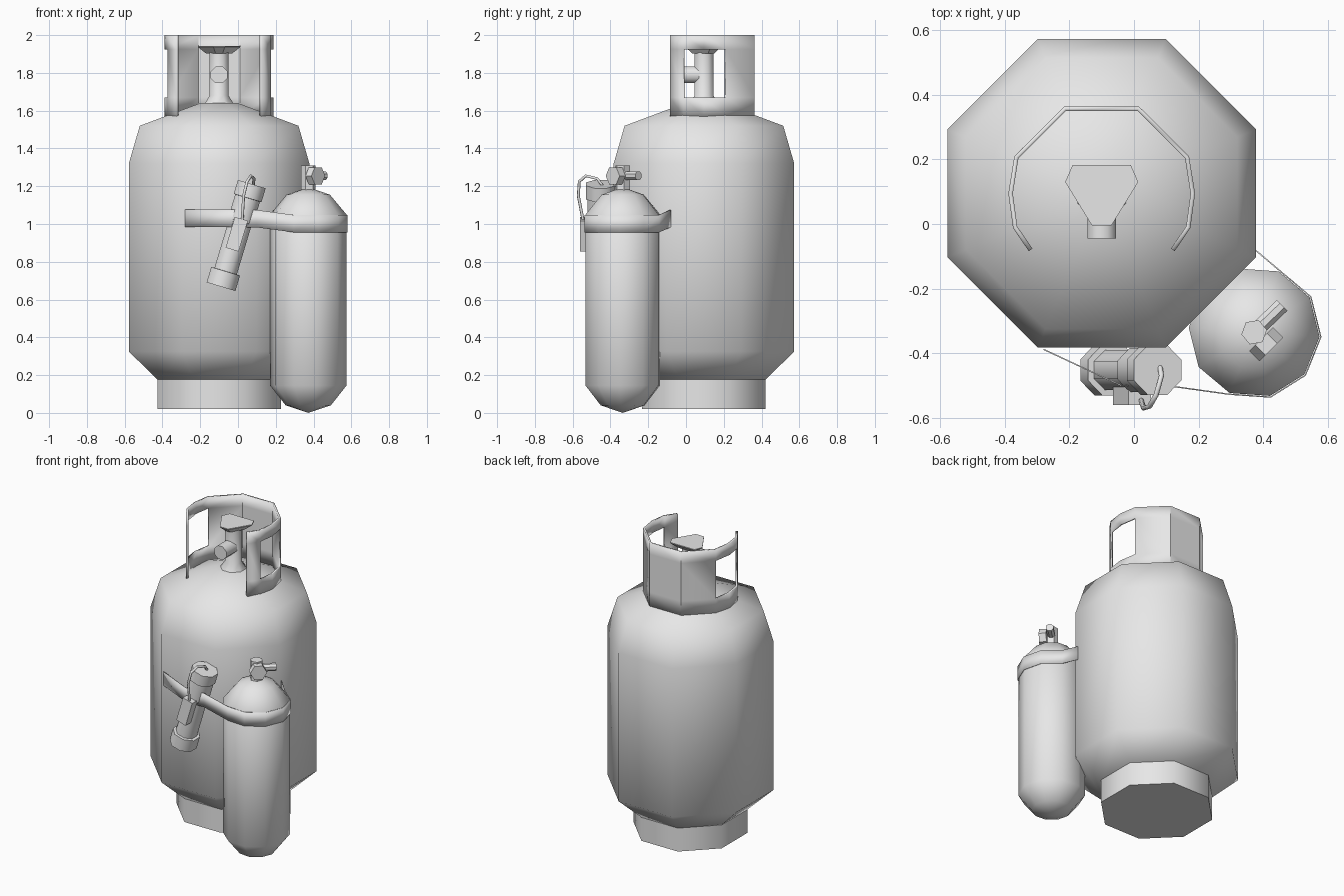
import bpy, bmesh, math
from mathutils import Vector

if "Cube" in bpy.data.objects:
    bpy.data.objects.remove(bpy.data.objects["Cube"], do_unlink=True)

GREY = (0.8, 0.8, 0.8, 1.0)
mat = bpy.data.materials.new("plain_grey")
mat.use_nodes = True
mat.diffuse_color = GREY
for node in mat.node_tree.nodes:
    if node.type == 'BSDF_PRINCIPLED':
        node.inputs["Base Color"].default_value = GREY


def finish(name, bm, angle=30, recalc=True):
    """Turn a bmesh into an object; edges sharper than angle stay hard."""
    bmesh.ops.remove_doubles(bm, verts=bm.verts, dist=0.0001)
    if recalc:
        bmesh.ops.recalc_face_normals(bm, faces=bm.faces)
    for e in bm.edges:
        e.smooth = e.calc_face_angle(0) < math.radians(angle)
    for f in bm.faces:
        f.smooth = True
    mesh = bpy.data.meshes.new(name)
    bm.to_mesh(mesh)
    bm.free()
    mesh.materials.append(mat)
    obj = bpy.data.objects.new(name, mesh)
    bpy.context.collection.objects.link(obj)
    return obj


def loft(name, rings, angle=30):
    """Skin a stack of equal-sized rings and cap both ends."""
    bm = bmesh.new()
    rows = [[bm.verts.new(p) for p in ring] for ring in rings]
    n = len(rows[0])
    for a, b in zip(rows, rows[1:]):
        for i in range(n):
            j = (i + 1) % n
            bm.faces.new((a[i], a[j], b[j], b[i]))
    for row in (rows[0], rows[-1]):
        if (row[0].co - row[1].co).length > 0.001:
            bm.faces.new(row)
    return finish(name, bm, angle)


def lathe(name, profile, origin, sides=8, turn=22.5, axis=(0, 0, 1), angle=30):
    """Revolve (radius, distance) pairs around an axis through origin."""
    quat = Vector(axis).to_track_quat('Z', 'Y')
    rings = []
    for r, h in profile:
        ring = []
        for i in range(sides):
            t = math.radians(turn) + math.tau * i / sides
            ring.append(Vector(origin) + quat @ Vector((r * math.cos(t), r * math.sin(t), h)))
        rings.append(ring)
    return loft(name, rings, angle)


def thicken(obj, amount):
    mod = obj.modifiers.new("thickness", 'SOLIDIFY')
    mod.thickness = amount
    mod.offset = 0


# Large cylinder and its foot
CX, CY = -0.1, 0.095
K = 1 / math.cos(math.pi / 8)          # flat half-width to corner radius
body = [(0.32, 0.17), (0.478, 0.325), (0.478, 1.32), (0.42, 1.52), (0.1, 1.64)]
lathe("large_tank", [(r * K, z) for r, z in body], (CX, CY, 0), angle=60)
lathe("tank_foot", [(0.327 * K, 0.02), (0.327 * K, 0.18)], (CX, CY, 0), angle=60)

# Collar guard with a window on each side
half = [(0.22, -0.08), (0.268, -0.01), (0.282, 0.095), (0.264, 0.207), (0.113, 0.357)]
path = [(CX - x, y) for x, y in half] + [(CX + x, y) for x, y in reversed(half)]
levels = [1.57, 1.67, 1.925, 2.0]
bm = bmesh.new()
grid = [[bm.verts.new((x, y, z)) for z in levels] for x, y in path]
for i in range(len(path) - 1):
    for j in range(3):
        if j == 1 and i in (1, 2, 6, 7):
            continue
        bm.faces.new((grid[i][j], grid[i + 1][j], grid[i + 1][j + 1], grid[i][j + 1]))
thicken(finish("collar_guard", bm), 0.014)

# Main valve: stem, outlet and three-cornered handle
lathe("valve_stem", [(0.108, 1.6), (0.054, 1.68), (0.054, 1.91)], (CX, CY, 0), angle=50)
lathe("valve_outlet", [(0.048, 0), (0.048, 0.14)], (CX, CY, 1.79), axis=(0, -1, 0), angle=50)
half = [(0.03, -0.1), (0.113, 0.035), (0.09, 0.088)]
outline = half + [(-x, y) for x, y in reversed(half)]
loft("valve_handle", [[(CX + x * s, CY + y * s, z) for x, y in outline]
                      for s, z in ((0.6, 1.902), (1, 1.937), (1, 1.942))])

# Small cylinder
SX, SY = 0.372, -0.335
lathe("small_tank", [(0, 0), (0.12, 0.04), (0.203, 0.145), (0.203, 1.05),
                     (0.115, 1.155), (0, 1.195)],
      (SX, SY, 0), sides=10, turn=-4, angle=80)
lathe("small_valve_neck", [(0.04, 1.17), (0.04, 1.31)], (SX, SY, 0), sides=6, turn=10)
lathe("small_valve_spout", [(0.025, -0.02), (0.025, 0.12)], (SX, SY, 1.255),
      axis=(0.72, 0.69, 0))
lathe("small_valve_knob", [(0.052, 0.03), (0.052, 0.075)], (SX, SY, 1.255),
      sides=6, turn=0, axis=(0.7, -0.7, 0))

# Strap from the large cylinder past the torch and round the small cylinder
strap = [(-0.28, -0.388, 1.03), (-0.04, -0.5, 1.03), (0.1, -0.5, 1.028)]
for k in range(6):
    t = math.radians(-112 + 36 * k)
    strap.append((SX + 0.207 * math.cos(t), SY + 0.207 * math.sin(t), 1.002))
strap.append((0.375, -0.08, 1.03))
bm = bmesh.new()
cols = [[bm.verts.new((x, y, z + dz)) for dz in (-0.046, 0.046)] for x, y, z in strap]
for a, b in zip(cols, cols[1:]):
    bm.faces.new((a[0], b[0], b[1], a[1]))
thicken(finish("strap", bm, 40), 0.004)

# Torch hung on the front
tilt = math.radians(16.7)
axis = Vector((math.sin(tilt), 0, math.cos(tilt)))
base = Vector((-0.09, -0.452, 0.668))
lathe("torch", [(0.086, 0), (0.086, 0.085), (0.067, 0.086), (0.067, 0.36), (0.074, 0.361),
                (0.074, 0.49), (0.083, 0.491), (0.083, 0.567)], base, axis=axis, angle=50)

# Torch switch box
centre = base + axis * 0.29 + Vector((0, -0.08, 0))
side = Vector((math.cos(tilt), 0, -math.sin(tilt)))
loft("torch_switch", [[centre + side * u + Vector((0, v, 0)) + axis * h
                       for u, v in ((-.036, -.028), (.036, -.028), (.036, .028), (-.036, .028))]
                      for h in (-0.085, 0.085)])

# Cord from the switch to the torch cap
curve = bpy.data.curves.new("torch_cord", 'CURVE')
curve.dimensions = '3D'
curve.bevel_depth = 0.008
curve.bevel_resolution = 1
curve.use_fill_caps = True
cord = [(0.022, -0.545, 1.02), (0.03, -0.57, 1.15), (0.048, -0.565, 1.225),
        (0.068, -0.53, 1.255), (0.085, -0.47, 1.24), (0.08, -0.44, 1.2)]
spline = curve.splines.new('POLY')
spline.points.add(len(cord) - 1)
for point, co in zip(spline.points, cord):
    point.co = (*co, 1)
curve.materials.append(mat)
bpy.context.collection.objects.link(bpy.data.objects.new("torch_cord", curve))
